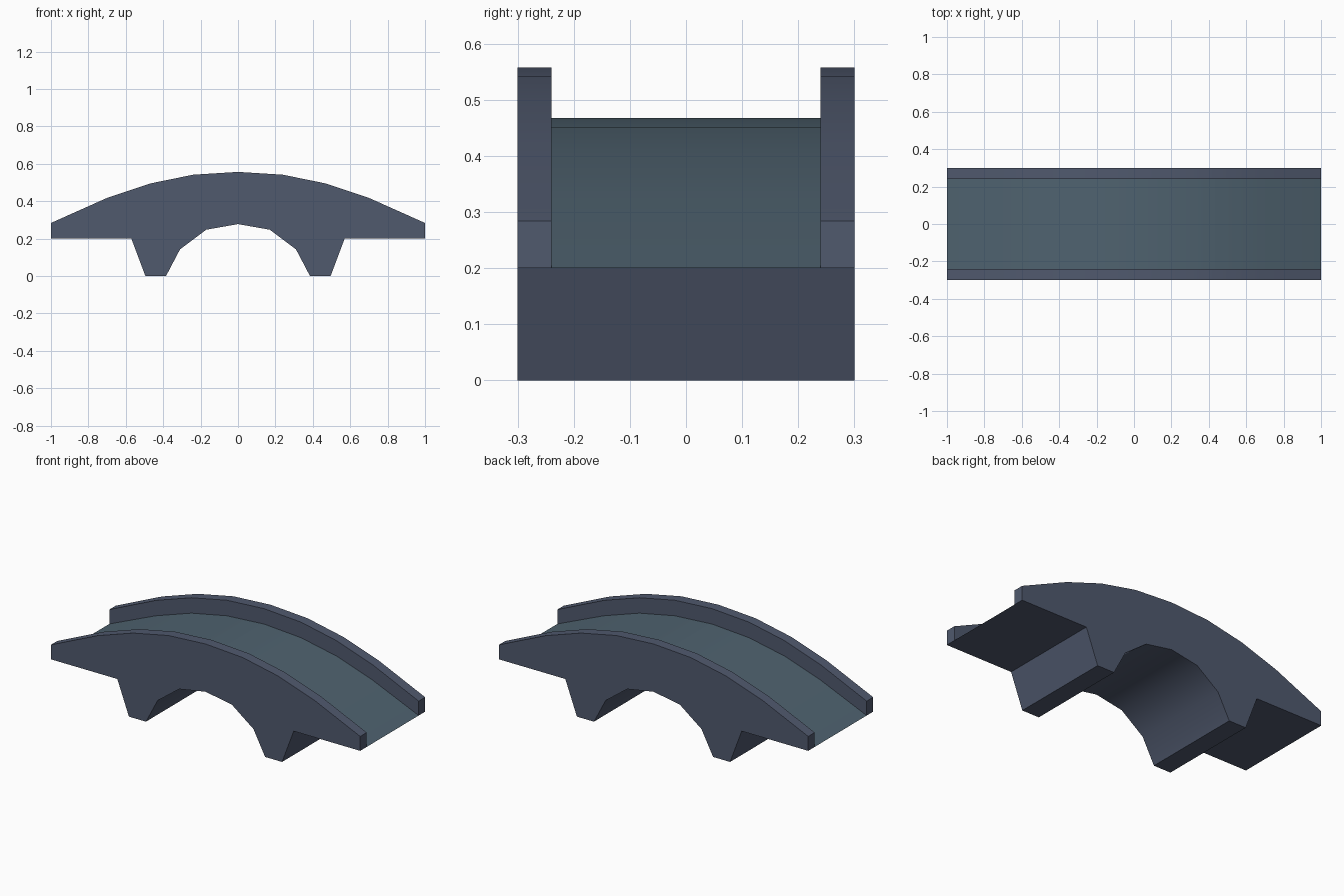
import bpy, bmesh, math

if "Cube" in bpy.data.objects:
    bpy.data.objects.remove(bpy.data.objects["Cube"])

HALF, INNER = 0.30, 0.24      # half width, inner face of parapets


def mirrored(pts):
    """Centre-to-right points -> full left-to-right line."""
    return [(-x, z) for x, z in reversed(pts) if x > 0] + pts


def strip(bm, pts, y0, y1):
    """Sweep an x-z line across the width."""
    for (xa, za), (xb, zb) in zip(pts, pts[1:]):
        bm.faces.new([bm.verts.new(p) for p in
                      ((xa, y0, za), (xb, y0, zb), (xb, y1, zb), (xa, y1, za))])


def cap(bm, loop, y, face_back):
    """Flat side wall; loop runs clockwise seen from the front."""
    pts = loop if face_back else loop[::-1]
    bm.faces.new([bm.verts.new((x, y, z)) for x, z in pts])


def finish(bm, name, color):
    bmesh.ops.remove_doubles(bm, verts=bm.verts, dist=1e-5)
    me = bpy.data.meshes.new(name)
    bm.to_mesh(me)
    bm.free()
    ob = bpy.data.objects.new(name, me)
    bpy.context.collection.objects.link(ob)
    mat = bpy.data.materials.new(name + "_color")
    mat.diffuse_color = color
    mat.use_nodes = True
    mat.node_tree.nodes["Principled BSDF"].inputs["Base Color"].default_value = mat.diffuse_color
    me.materials.append(mat)
    bpy.ops.object.select_all(action='DESELECT')
    ob.select_set(True)
    bpy.context.view_layer.objects.active = ob
    bpy.ops.object.shade_smooth_by_angle(angle=math.radians(30))


# Profiles
parapet_top = mirrored([(0, .557), (.24, .542), (.47, .495), (.70, .418), (1, .284)])
deck_line = mirrored([(0, .467), (.24, .451), (.47, .405), (.70, .328), (1, .20)])
underside = mirrored([(0, .278), (.17, .248), (.31, .143), (.385, 0),
                      (.495, 0), (.57, .20), (1, .20)])[::-1]

# Arch body with parapets
bm = bmesh.new()
outline = parapet_top + underside
for y0, y1 in ((-HALF, -INNER), (INNER, HALF)):
    strip(bm, outline + outline[:1], y0, y1)
strip(bm, underside, -INNER, INNER)
inner_wall = parapet_top + deck_line[::-1]
cap(bm, outline, -HALF, False)
cap(bm, outline, HALF, True)
cap(bm, inner_wall, -INNER, True)
cap(bm, inner_wall, INNER, False)
finish(bm, "bridge_arch", (.08, .10, .155, 1))

# Road deck between the parapets
bm = bmesh.new()
strip(bm, deck_line, -INNER, INNER)
finish(bm, "road_deck", (.078, .123, .16, 1))
